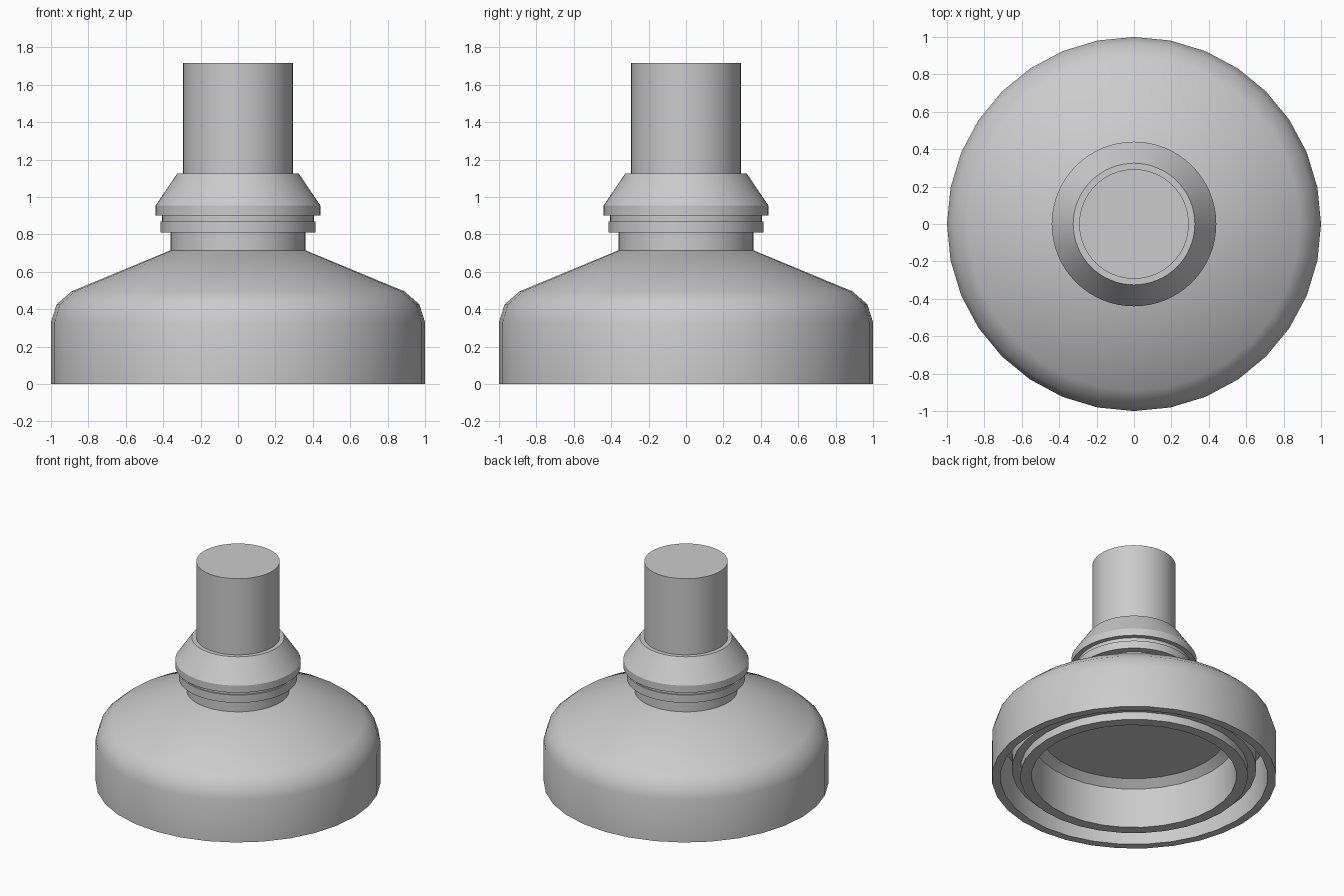
import bpy, bmesh, math

if "Cube" in bpy.data.objects:
    bpy.data.objects.remove(bpy.data.objects["Cube"])


def lathe(name, profile, sides):
    """Revolve an (r, z) profile about z; points with r = 0 become poles."""
    bm = bmesh.new()
    rings = []
    for r, z in profile:
        if r == 0:
            rings.append([bm.verts.new((0, 0, z))] * sides)
        else:
            rings.append([bm.verts.new((r * math.cos(2 * math.pi * i / sides),
                                        r * math.sin(2 * math.pi * i / sides), z))
                          for i in range(sides)])
    for a, b in zip(rings, rings[1:]):
        for i in range(sides):
            j = (i + 1) % sides
            quad = [a[i], a[j], b[j], b[i]]
            bm.faces.new(list(dict.fromkeys(quad)))
    bmesh.ops.recalc_face_normals(bm, faces=bm.faces)
    mesh = bpy.data.meshes.new(name)
    bm.to_mesh(mesh)
    bm.free()
    obj = bpy.data.objects.new(name, mesh)
    bpy.context.collection.objects.link(obj)
    bpy.ops.object.select_all(action='DESELECT')
    obj.select_set(True)
    bpy.context.view_layer.objects.active = obj
    bpy.ops.object.shade_smooth_by_angle(angle=math.radians(32))
    return obj


# Cap shell: cavity ceiling, inner sealing ring, gap, skirt, shoulder
lathe("cap_body", [
    (0, 0.37), (0.66, 0.37), (0.72, 0.32), (0.72, 0.01),
    (0.80, 0.01), (0.80, 0.07), (0.86, 0.07), (0.86, 0.35),
    (0.94, 0.35), (0.94, 0), (1, 0), (1, 0.33), (0.97, 0.425),
    (0.89, 0.495), (0.36, 0.715), (0, 0.715)], 32)

# Short neck rising from the shoulder
lathe("neck", [(0, 0.70), (0.36, 0.70), (0.36, 0.83), (0, 0.83)], 64)

# Two stacked retaining rings
lathe("lower_ring", [(0, 0.81), (0.415, 0.81), (0.415, 0.87), (0, 0.87)], 64)
lathe("upper_ring", [(0, 0.865), (0.405, 0.865), (0.405, 0.905), (0, 0.905)], 64)

# Conical collar
lathe("collar", [(0, 0.90), (0.44, 0.90), (0.44, 0.955),
                 (0.325, 1.125), (0, 1.125)], 64)

# Upright spout tube
lathe("spout", [(0, 1.10), (0.293, 1.10), (0.293, 1.715), (0, 1.715)], 64)
